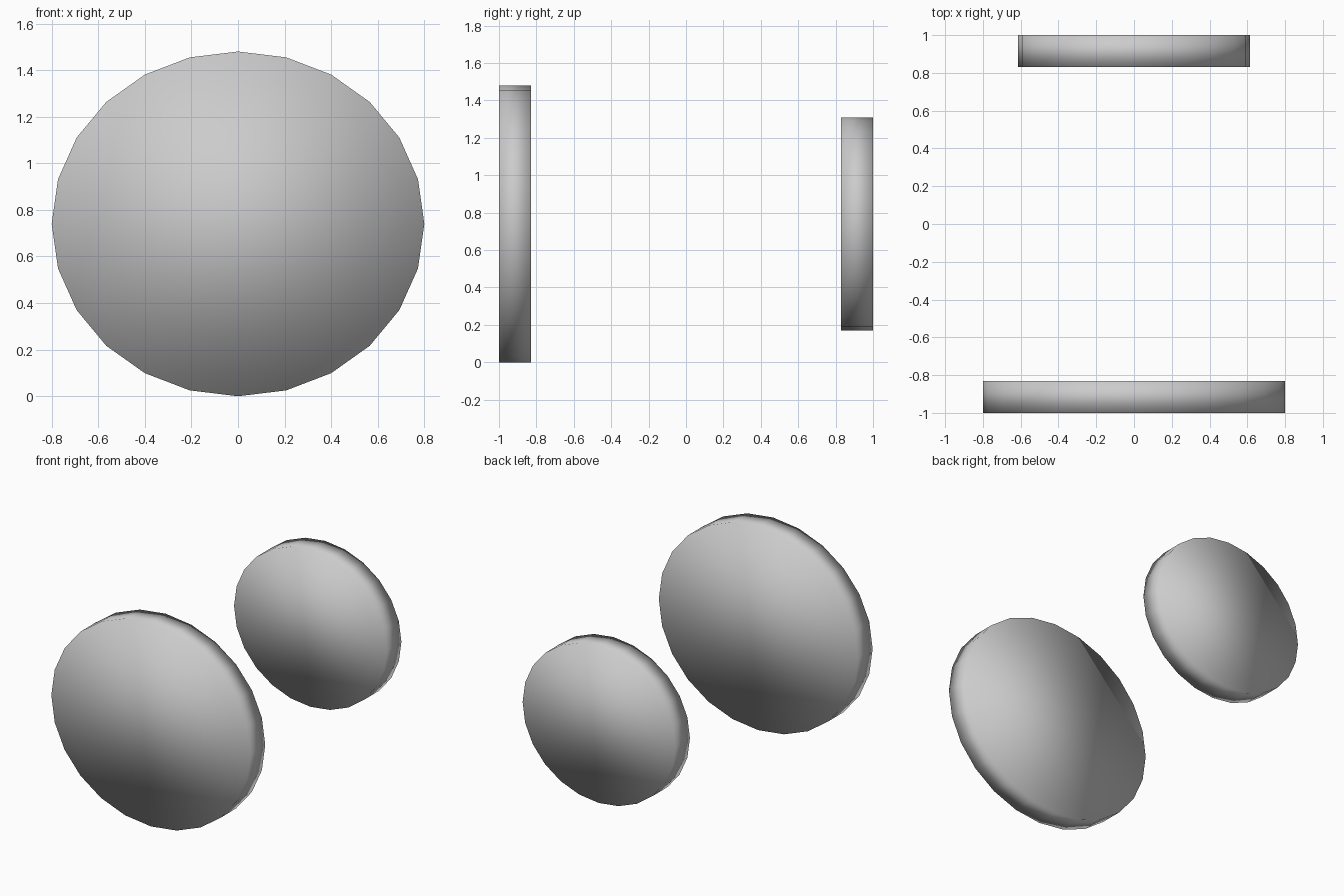
import bpy, math

if "Cube" in bpy.data.objects:
    bpy.data.objects.remove(bpy.data.objects["Cube"])

CENTRE_Z = 0.74
THICKNESS = 0.17


def add_disc(name, y, radius_x, radius_z):
    # 24-sided oval disc standing upright, facing along y
    bpy.ops.mesh.primitive_cylinder_add(
        vertices=24, radius=1, depth=THICKNESS,
        location=(0, y, CENTRE_Z), rotation=(math.pi / 2, 0, 0))
    disc = bpy.context.object
    disc.name = name
    disc.scale = (radius_x, radius_z, 1)
    bpy.ops.object.transform_apply(location=False, rotation=True, scale=True)
    # the soft gradients run over the rim, so every face is smooth
    bpy.ops.object.shade_smooth()
    return disc


# Large disc at the front, smaller one at the back
add_disc("front_disc", -1 + THICKNESS / 2, 0.80, 0.74)
add_disc("back_disc", 1 - THICKNESS / 2, 0.613, 0.57)
